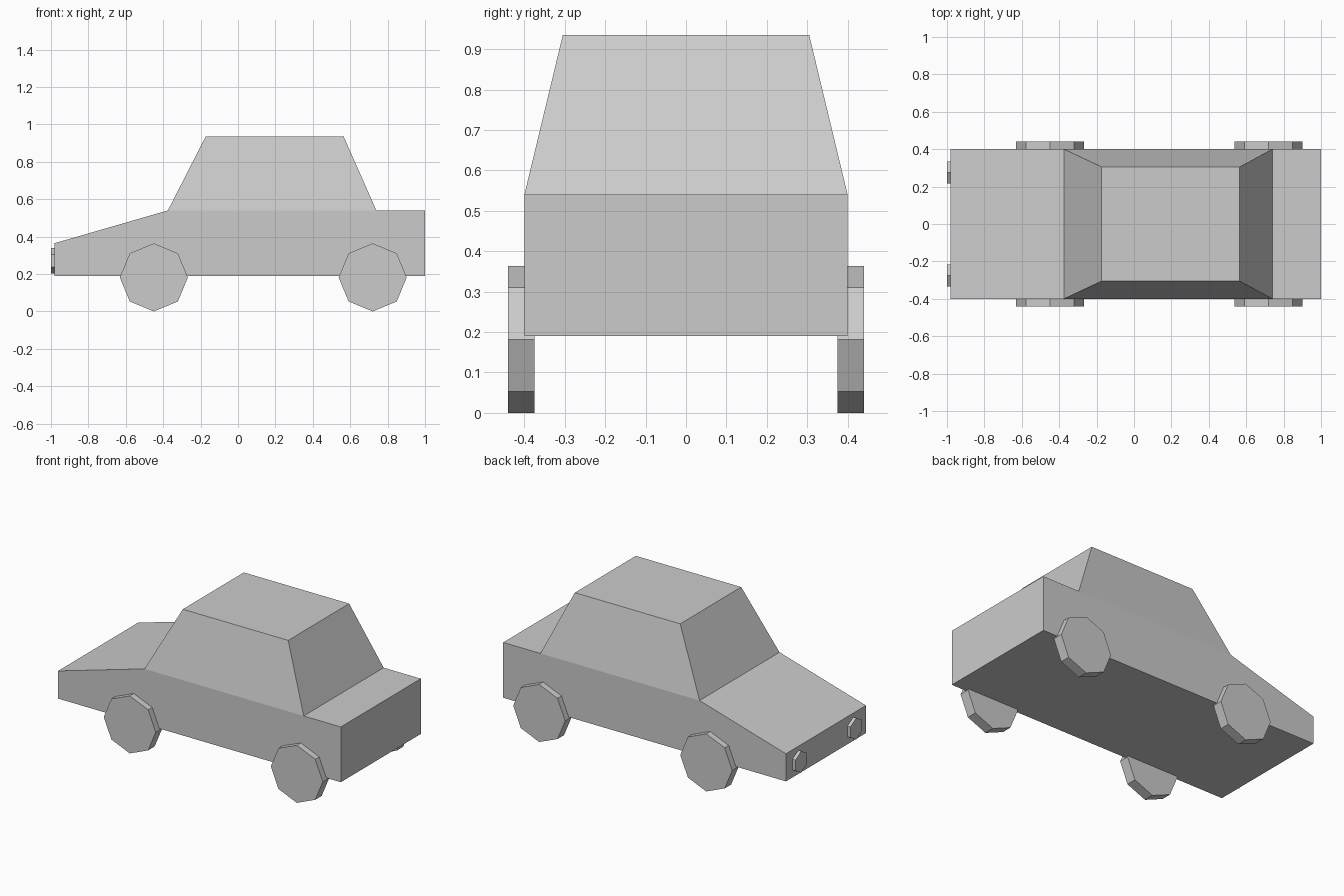
import bpy, bmesh
from math import pi
from mathutils import Matrix

if "Cube" in bpy.data.objects:
    bpy.data.objects.remove(bpy.data.objects["Cube"])


def new_object(name, bm):
    bmesh.ops.recalc_face_normals(bm, faces=bm.faces[:])
    mesh = bpy.data.meshes.new(name)
    bm.to_mesh(mesh)
    bm.free()
    obj = bpy.data.objects.new(name, mesh)
    bpy.context.collection.objects.link(obj)
    return obj


def disc(name, sides, radius, depth, location, rotation):
    bm = bmesh.new()
    bmesh.ops.create_cone(bm, cap_ends=True, segments=sides, radius1=radius,
                          radius2=radius, depth=depth,
                          matrix=Matrix.Translation(location) @ rotation)
    return new_object(name, bm)


# Car shell: side profile extruded across the width
profile = [(-0.98, 0.19), (1.0, 0.19), (1.0, 0.54),
           (0.74, 0.54), (-0.375, 0.54), (-0.98, 0.365)]
bm = bmesh.new()
side = bm.faces.new([bm.verts.new((x, -0.4, z)) for x, z in profile])
ext = bmesh.ops.extrude_face_region(bm, geom=[side], use_keep_orig=True)
bmesh.ops.translate(bm, vec=(0, 0.8, 0),
                    verts=[g for g in ext["geom"] if isinstance(g, bmesh.types.BMVert)])

# Cabin: the middle top face pulled up and tapered into the roof
base = next(f for f in bm.faces
            if all(abs(v.co.z - 0.54) < 1e-4 and v.co.x < 0.75 for v in f.verts))
roof = bmesh.ops.extrude_discrete_faces(bm, faces=[base])["faces"][0]
for v in roof.verts:
    v.co = (-0.173 if v.co.x < 0 else 0.565, 0.305 if v.co.y > 0 else -0.305, 0.935)
bmesh.ops.remove_doubles(bm, verts=bm.verts[:], dist=1e-4)
new_object("car_body", bm)

# Eight-sided wheels and six-sided headlights on both sides
wheel_turn = Matrix.Rotation(pi / 2, 4, 'X')
lamp_turn = Matrix.Rotation(pi / 2, 4, 'Y') @ Matrix.Rotation(pi / 2, 4, 'Z')
for label, s in (("right", -1), ("left", 1)):
    for end, x in (("front", -0.45), ("rear", 0.72)):
        disc(f"{end}_{label}_wheel", 8, 0.182, 0.065, (x, s * 0.4075, 0.182), wheel_turn)
    disc(f"{label}_headlight", 6, 0.068, 0.02, (-0.99, s * 0.275, 0.271), lamp_turn)
